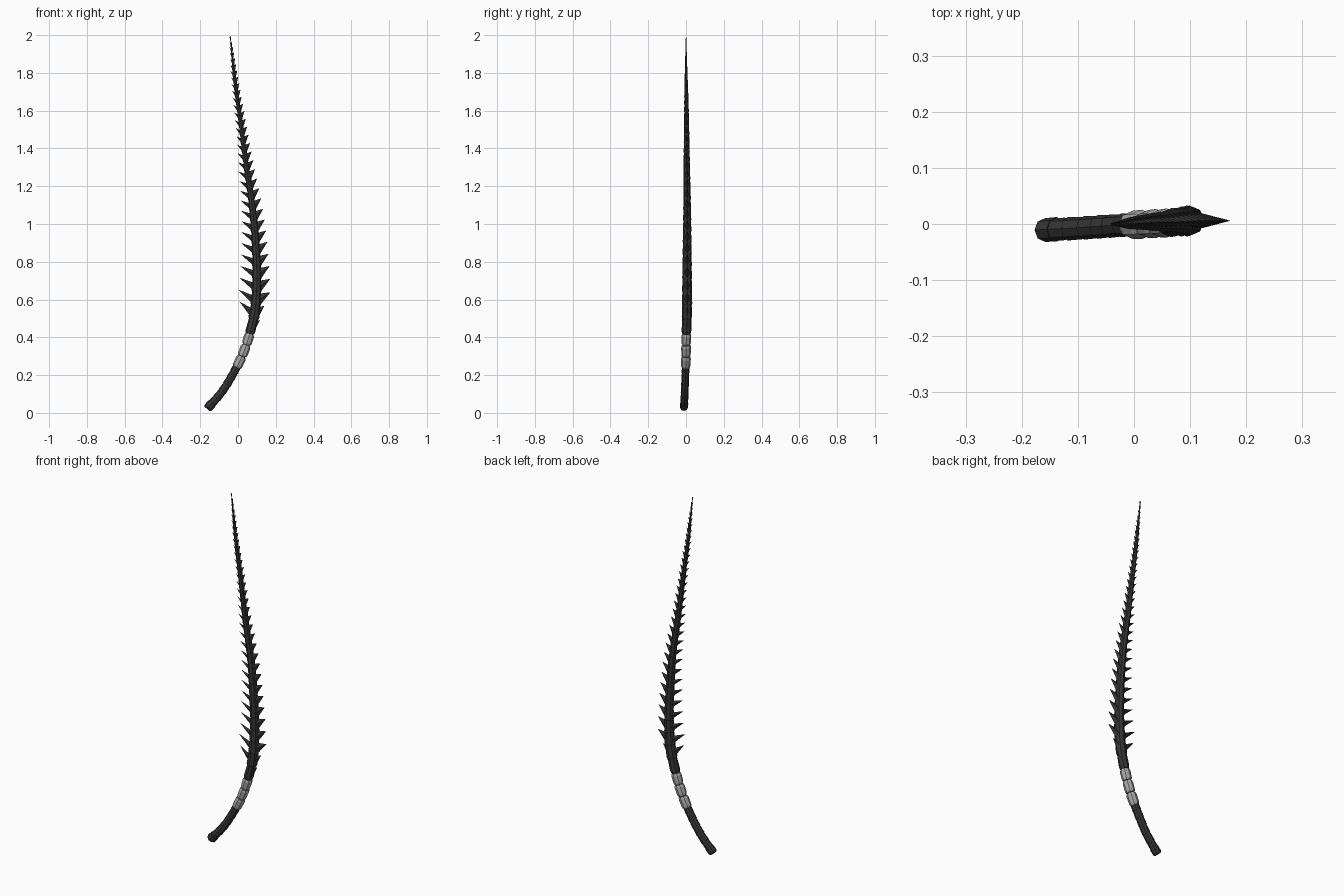
import bpy, bmesh
from math import cos, sin, pi
from mathutils import Vector

if "Cube" in bpy.data.objects:
    bpy.data.objects.remove(bpy.data.objects["Cube"])

# spine: (x, y, z) control points of the curved whip blade
SPINE = [(-0.165, -0.011, 0.02), (-0.09, -0.007, 0.105), (-0.03, -0.003, 0.2),
         (0.025, 0.0, 0.31), (0.062, 0.002, 0.42), (0.09, 0.005, 0.54),
         (0.1, 0.006, 0.7), (0.093, 0.006, 0.9), (0.075, 0.006, 1.1),
         (0.045, 0.004, 1.3), (0.012, 0.003, 1.55), (-0.015, 0.001, 1.75), (-0.042, 0.0, 2.0)]


def spine(z):
    i = 0
    while i < len(SPINE) - 2 and z > SPINE[i + 1][2]:
        i += 1
    p = [Vector(SPINE[max(0, min(len(SPINE) - 1, i + k))]) for k in (-1, 0, 1, 2)]
    h = p[2].z - p[1].z
    m1 = (p[2] - p[0]) / (p[2].z - p[0].z) * h
    m2 = (p[3] - p[1]) / (p[3].z - p[1].z) * h
    t = (z - p[1].z) / h
    return (p[1] * (2*t**3 - 3*t**2 + 1) + m1 * (t**3 - 2*t**2 + t)
            + p[2] * (3*t**2 - 2*t**3) + m2 * (t**3 - t**2))


def frame(z):
    a, b = spine(max(z - 0.01, 0.02)), spine(min(z + 0.01, 2.0))
    t = (b - a).normalized()
    return spine(z), Vector((0, 1, 0)).cross(t).normalized(), t


def lerp_table(table, z):
    for (z0, v0), (z1, v1) in zip(table, table[1:]):
        if z <= z1:
            return v0 + (v1 - v0) * max(0, (z - z0) / (z1 - z0))
    return table[-1][1]


def material(name, c):
    m = bpy.data.materials.new(name)
    m.diffuse_color = (c, c, c, 1)
    m.use_nodes = True
    m.node_tree.nodes["Principled BSDF"].inputs["Base Color"].default_value = m.diffuse_color
    return m


dark = material("dark_steel", 0.035)
pale = material("pale_grip", 0.4)


def finish(bm, name, mat):
    bmesh.ops.recalc_face_normals(bm, faces=bm.faces)
    me = bpy.data.meshes.new(name)
    bm.to_mesh(me)
    bm.free()
    me.materials.append(mat)
    ob = bpy.data.objects.new(name, me)
    bpy.context.collection.objects.link(ob)


def ring(bm, z, rn, ry, chevron=0.0):
    c, n, t = frame(z)
    out = []
    for k in range(8):
        a = k * pi / 4
        out.append(bm.verts.new(c + n * rn * cos(a) + Vector((0, ry * sin(a), 0))
                                + t * chevron * abs(cos(a))))
    return out


def plate(bm, rings):
    # closed faceted shell through a list of rings
    for a, b in zip(rings, rings[1:]):
        for k in range(8):
            bm.faces.new((a[k], a[(k + 1) % 8], b[(k + 1) % 8], b[k]))
    bm.faces.new(rings[0])
    bm.faces.new(rings[-1])


def barb(bm, z, root, tip, rise, length, thick):
    # four-sided thorn; root and tip are signed distances from the spine
    c, n, t = frame(z)
    y = Vector((0, thick, 0))
    base = [c + n * root - t * length * 0.5, c + n * root * 0.8 + y,
            c + n * root + t * length * 0.5, c + n * root * 0.8 - y]
    vs = [bm.verts.new(v) for v in base]
    apex = bm.verts.new(c + n * tip + t * rise)
    bm.faces.new(vs)
    for k in range(4):
        bm.faces.new((vs[k], vs[(k + 1) % 4], apex))


# handle: six overlapping dark segments plus end cap
bm = bmesh.new()
for i in range(6):
    z = 0.04 + i * 0.035
    plate(bm, [ring(bm, z - 0.004, 0.023, 0.021, 0.008), ring(bm, z + 0.026, 0.021, 0.020, 0.008),
               ring(bm, z + 0.04, 0.016, 0.016, 0.006)])
finish(bm, "handle_segments", dark)
bm = bmesh.new()
plate(bm, [ring(bm, 0.021, 0.016, 0.015), ring(bm, 0.027, 0.025, 0.021), ring(bm, 0.05, 0.025, 0.022)])
finish(bm, "end_cap", dark)

# pale grip: three plated rings over a dark core
bm = bmesh.new()
plate(bm, [ring(bm, 0.22 + i * 0.055, 0.019, 0.019) for i in range(5)])
finish(bm, "grip_core", dark)
bm = bmesh.new()
for i in range(3):
    z = 0.243 + i * 0.06
    plate(bm, [ring(bm, z, 0.023, 0.023), ring(bm, z + 0.008, 0.026, 0.025),
               ring(bm, z + 0.044, 0.027, 0.026), ring(bm, z + 0.055, 0.022, 0.023)])
finish(bm, "grip_rings", pale)

# blade: tapering segments with barbs on both edges
HALF_N = [(0.4, 0.024), (0.55, 0.03), (0.7, 0.026), (1.0, 0.021), (1.4, 0.014), (1.8, 0.009), (2.0, 0.001)]
HALF_Y = [(0.4, 0.025), (0.6, 0.028), (0.9, 0.024), (1.3, 0.018), (1.7, 0.011), (2.0, 0.001)]
RIGHT = [(0.45, 0.033), (0.52, 0.04), (0.59, 0.073), (0.7, 0.069), (1.0, 0.058), (1.4, 0.036), (1.8, 0.018), (2.0, 0.003)]
LEFT = [(0.53, 0.09), (0.6, 0.1), (0.7, 0.09), (1.0, 0.066), (1.4, 0.034), (1.8, 0.017), (2.0, 0.003)]
body, right, left = bmesh.new(), bmesh.new(), bmesh.new()
z = 0.42
while z < 1.97:
    L = 0.074 - 0.046 * (z - 0.42) / 1.55
    top = min(z + L * 1.12, 2.0)
    m = z + L * 0.5
    rn, ry = lerp_table(HALF_N, m), lerp_table(HALF_Y, m)
    plate(body, [ring(body, z, rn * 0.85, ry * 0.88), ring(body, z + L * 0.2, rn, ry),
                 ring(body, top, lerp_table(HALF_N, top) * 0.85, lerp_table(HALF_Y, top) * 0.9)])
    barb(right, m, rn * 0.7, lerp_table(RIGHT, m), L * 0.62, L * 0.95, ry * 0.55)
    if z > 0.48:
        barb(left, m, -rn * 0.7, -lerp_table(LEFT, m), L * 0.65, L * 0.6, ry * 0.4)
    z += L
finish(body, "blade_segments", dark)
finish(right, "outer_barbs", dark)
finish(left, "inner_barbs", dark)
